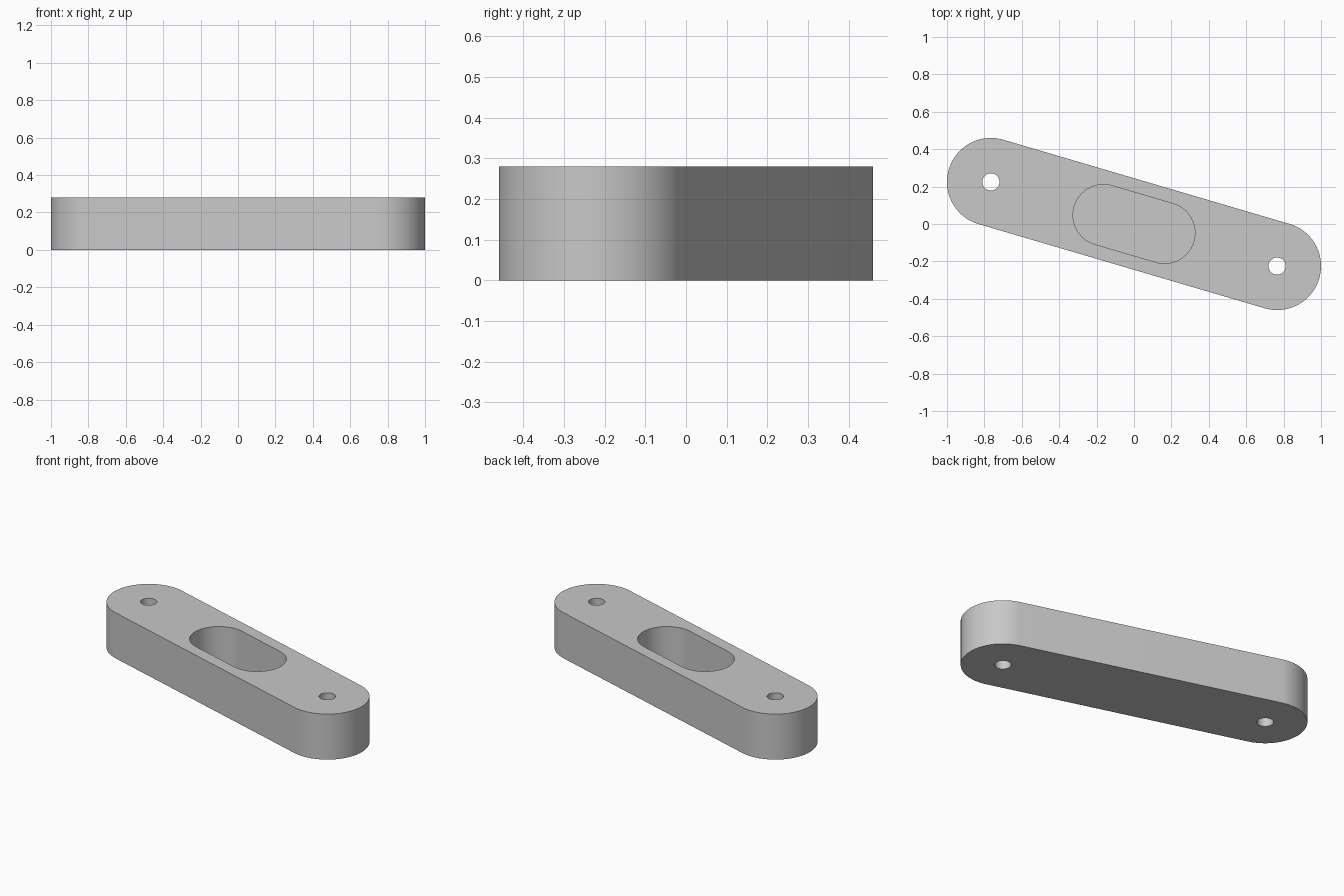
import bpy, bmesh, math
from mathutils import Vector

if "Cube" in bpy.data.objects:
    bpy.data.objects.remove(bpy.data.objects["Cube"], do_unlink=True)

HEIGHT = 0.28
FLOOR = 0.04
END = Vector((0.765, -0.225))       # centre of one rounded end
AXIS = END.normalized()

grey = bpy.data.materials.new("light_grey")
grey.use_nodes = True
colour = (0.58, 0.58, 0.58, 1)
grey.diffuse_color = colour
grey.node_tree.nodes["Principled BSDF"].inputs["Base Color"].default_value = colour


def slot(name, half_length, radius, z0, z1, centre=Vector((0, 0)), steps=48):
    """Upright prism with two round ends lying along the link axis."""
    turn = math.atan2(AXIS.y, AXIS.x)
    points = []
    for side in (1, -1):
        start = turn - math.pi / 2 + (0 if side > 0 else math.pi)
        for i in range(steps + (half_length > 0)):
            a = start + math.pi * i / steps
            points.append(centre + AXIS * half_length * side
                          + Vector((math.cos(a), math.sin(a))) * radius)
    bm = bmesh.new()
    base = bm.faces.new([bm.verts.new((p.x, p.y, z0)) for p in points])
    top = bmesh.ops.extrude_face_region(bm, geom=[base])["geom"]
    verts = [v for v in top if isinstance(v, bmesh.types.BMVert)]
    bmesh.ops.translate(bm, vec=(0, 0, z1 - z0), verts=verts)
    bmesh.ops.recalc_face_normals(bm, faces=bm.faces)
    mesh = bpy.data.meshes.new(name)
    bm.to_mesh(mesh)
    bm.free()
    mesh.materials.append(grey)
    obj = bpy.data.objects.new(name, mesh)
    bpy.context.collection.objects.link(obj)
    return obj


# Solid link body, then the blind pocket and the two through holes
body = slot("link_body", END.length, 0.235, 0, HEIGHT)
cutters = [slot("pocket_cutter", 0.17, 0.163, FLOOR, HEIGHT + 0.1)]
for side, label in ((1, "left"), (-1, "right")):
    cutters.append(slot(label + "_hole_cutter", 0, 0.046, -0.1, HEIGHT + 0.1,
                        END * side, 24))

bpy.ops.object.select_all(action="DESELECT")
body.select_set(True)
bpy.context.view_layer.objects.active = body
for cutter in cutters:
    cutter.hide_render = True
    cut = body.modifiers.new(cutter.name, "BOOLEAN")
    cut.operation = "DIFFERENCE"
    cut.solver = "EXACT"
    cut.object = cutter
    bpy.ops.object.modifier_apply(modifier=cut.name)
    bpy.data.objects.remove(cutter, do_unlink=True)

bpy.ops.object.shade_smooth_by_angle(angle=math.radians(30))
